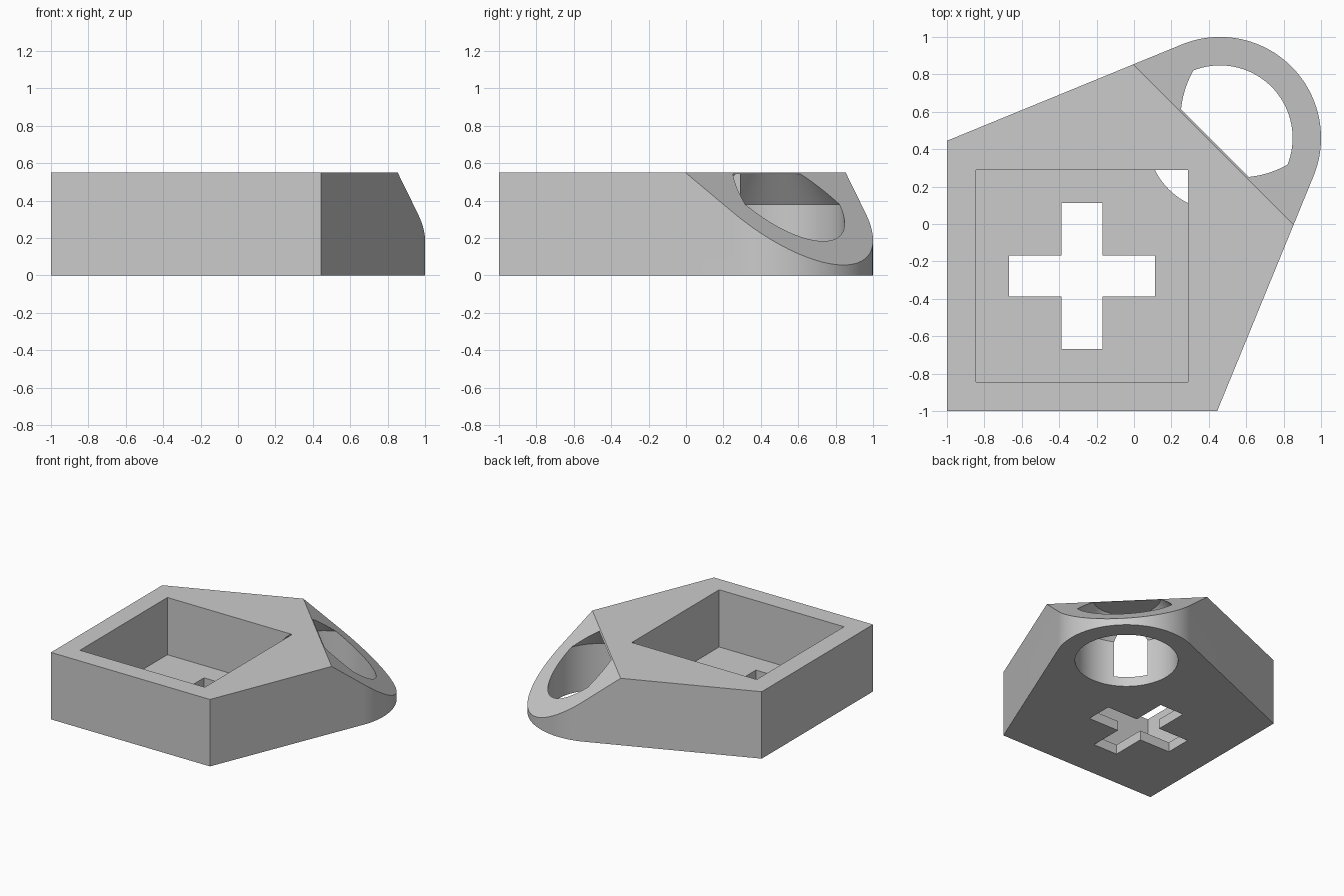
import bpy, bmesh, math
from mathutils import Matrix

if "Cube" in bpy.data.objects:
    bpy.data.objects.remove(bpy.data.objects["Cube"])

H = 0.55                    # block height
C, R = 0.46, 0.54           # ring centre (x = y) and outer radius
SEG = 96

grey = bpy.data.materials.new("plain grey")
grey.diffuse_color = (0.6, 0.6, 0.6, 1)
grey.use_nodes = True
grey.node_tree.nodes["Principled BSDF"].inputs["Base Color"].default_value = grey.diffuse_color


def prism(name, points, z0, z1):
    """Extrude a flat outline from z0 to z1."""
    bm = bmesh.new()
    face = bm.faces.new([bm.verts.new((x, y, z0)) for x, y in points])
    ext = bmesh.ops.extrude_face_region(bm, geom=[face])
    verts = [g for g in ext["geom"] if isinstance(g, bmesh.types.BMVert)]
    bmesh.ops.translate(bm, verts=verts, vec=(0, 0, z1 - z0))
    return finish(name, bm)


def finish(name, bm):
    bmesh.ops.recalc_face_normals(bm, faces=bm.faces)
    mesh = bpy.data.meshes.new(name)
    bm.to_mesh(mesh)
    bm.free()
    mesh.materials.append(grey)
    obj = bpy.data.objects.new(name, mesh)
    bpy.context.collection.objects.link(obj)
    return obj


def cut(target, cutter):
    mod = target.modifiers.new(cutter.name, "BOOLEAN")
    mod.operation, mod.solver, mod.object = "DIFFERENCE", "EXACT", cutter
    bpy.context.view_layer.objects.active = target
    bpy.ops.object.modifier_apply(modifier=mod.name)
    bpy.data.objects.remove(cutter)


# Block: square corner with straight sides tangent to the round end
px, py = 0.445 - C, -1 - C
a0 = math.atan2(py, px) + math.acos(R / math.hypot(px, py))
a1 = math.pi / 2 - a0
arc = [a0 + (a1 - a0) * i / 64 for i in range(65)]
outline = [(-1, -1), (0.445, -1)]
outline += [(C + R * math.cos(a), C + R * math.sin(a)) for a in arc]
outline += [(-1, 0.445)]
body = prism("holder_body", outline, 0, H)

# Sloping face at the round end
u0, t = 0.85 / math.sqrt(2), math.tan(math.radians(40))
wedge = prism("slope_cutter", [(u0 - 0.1 / t, H + 0.1), (1.6, H - (1.6 - u0) * t),
                               (1.6, H + 0.1)], -1.5, 1.5)
wedge.data.transform(Matrix.Rotation(math.pi / 4, 4, "Z") @ Matrix.Rotation(math.pi / 2, 4, "X"))
cut(body, wedge)

# Square pocket
P0, P1, FLOOR = -0.845, 0.29, 0.08
cut(body, prism("pocket_cutter", [(P0, P0), (P1, P0), (P1, P1), (P0, P1)], FLOOR, H + 0.2))

# Cross-shaped opening in the pocket floor
m, a, w = (P0 + P1) / 2, 0.39, 0.11
quarter = [(w, -a), (w, -w), (a, -w)]
cross = []
for k in range(4):
    c, s = round(math.cos(k * math.pi / 2)), round(math.sin(k * math.pi / 2))
    cross += [(m + x * c - y * s, m + x * s + y * c) for x, y in quarter]
cut(body, prism("cross_cutter", cross, -0.1, FLOOR + 0.1))

# Ring hole: straight bore with a tapered roof
bm = bmesh.new()
rings = []
for r, z in [(0.388, -0.1), (0.388, 0.38), (0.258, 0.542)]:
    rings.append([bm.verts.new((C + r * math.cos(i * math.tau / SEG),
                                C + r * math.sin(i * math.tau / SEG), z)) for i in range(SEG)])
for lo, hi in zip(rings, rings[1:]):
    for i in range(SEG):
        j = (i + 1) % SEG
        bm.faces.new((lo[i], lo[j], hi[j], hi[i]))
bm.faces.new(rings[0])
bm.faces.new(rings[-1])
cut(body, finish("ring_hole_cutter", bm))

# Smooth round walls, sharp edges elsewhere
bpy.ops.object.select_all(action="DESELECT")
body.select_set(True)
bpy.context.view_layer.objects.active = body
bpy.ops.object.shade_smooth_by_angle(angle=math.radians(30))
